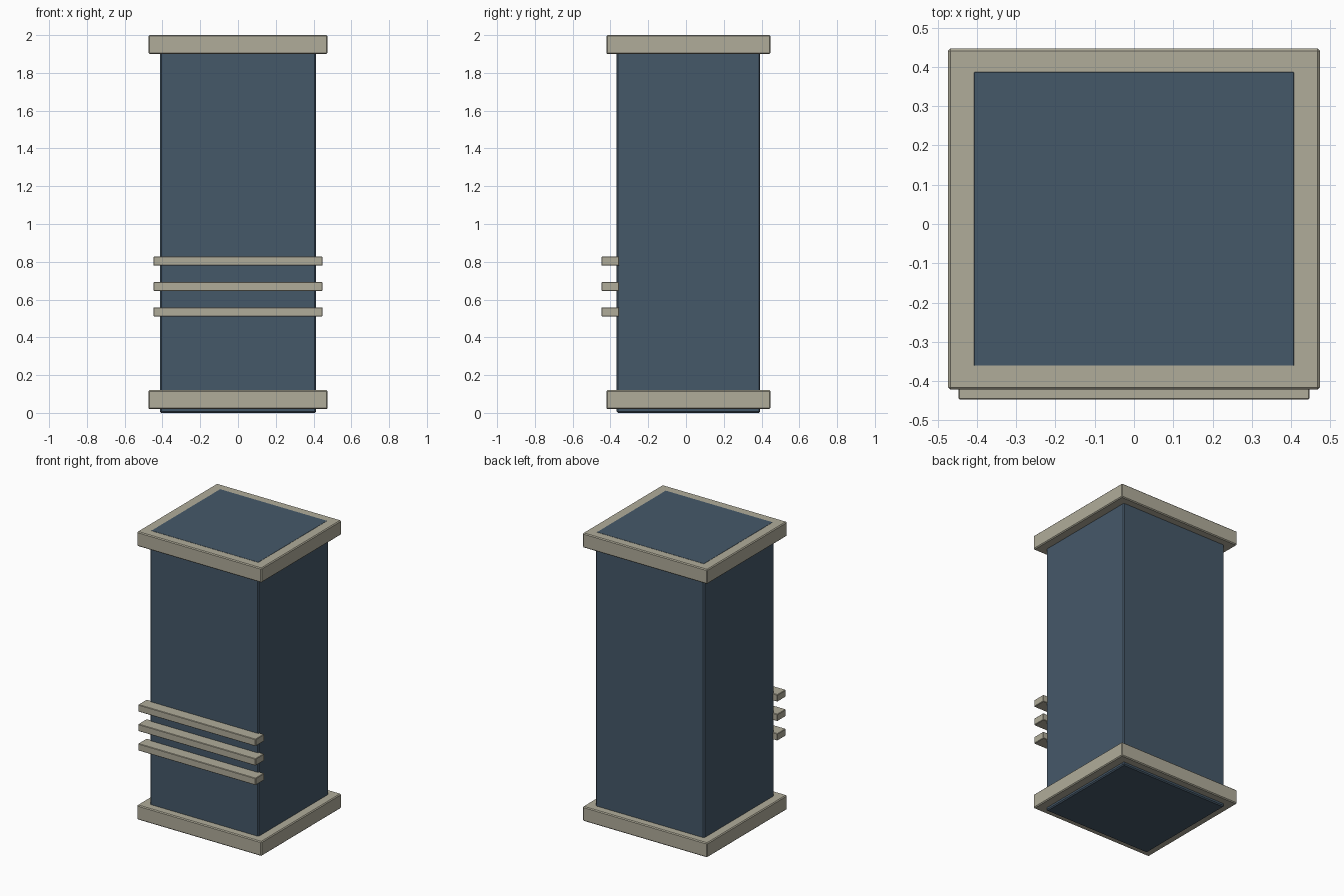
import bpy

if "Cube" in bpy.data.objects:
    bpy.data.objects.remove(bpy.data.objects["Cube"])


def material(name, color):
    m = bpy.data.materials.new(name)
    m.diffuse_color = (*color, 1.0)
    m.use_nodes = True
    m.node_tree.nodes["Principled BSDF"].inputs["Base Color"].default_value = m.diffuse_color
    return m


SLATE = material("slate_blue", (0.060, 0.098, 0.141))
STONE = material("warm_stone", (0.434, 0.413, 0.323))


def box(name, lo, hi, mat, bevel):
    """Box between two corners with a small chamfer on every edge."""
    center = [(a + b) / 2 for a, b in zip(lo, hi)]
    bpy.ops.mesh.primitive_cube_add(size=1, location=center)
    ob = bpy.context.object
    ob.name = name
    ob.scale = [b - a for a, b in zip(lo, hi)]
    bpy.ops.object.transform_apply(location=False, rotation=False, scale=True)
    ob.data.materials.append(mat)
    mod = ob.modifiers.new("chamfer", 'BEVEL')
    mod.width = bevel
    mod.segments = 1
    return ob


# Main shaft, its top panel sitting just proud of the cap
box("shaft", (-0.413, -0.367, 0), (0.413, 0.393, 2.001), SLATE, 0.007)

# Base plinth and top cap
for name, z in (("base_plinth", 0.02), ("top_cap", 1.90)):
    box(name, (-0.474, -0.422, z), (0.474, 0.447, z + 0.10), STONE, 0.006)

# Three horizontal slats across the front
for i in range(3):
    z = 0.535 + i * 0.134
    box(f"front_slat_{i + 1}", (-0.447, -0.447, z - 0.024),
        (0.447, -0.355, z + 0.024), STONE, 0.003)
